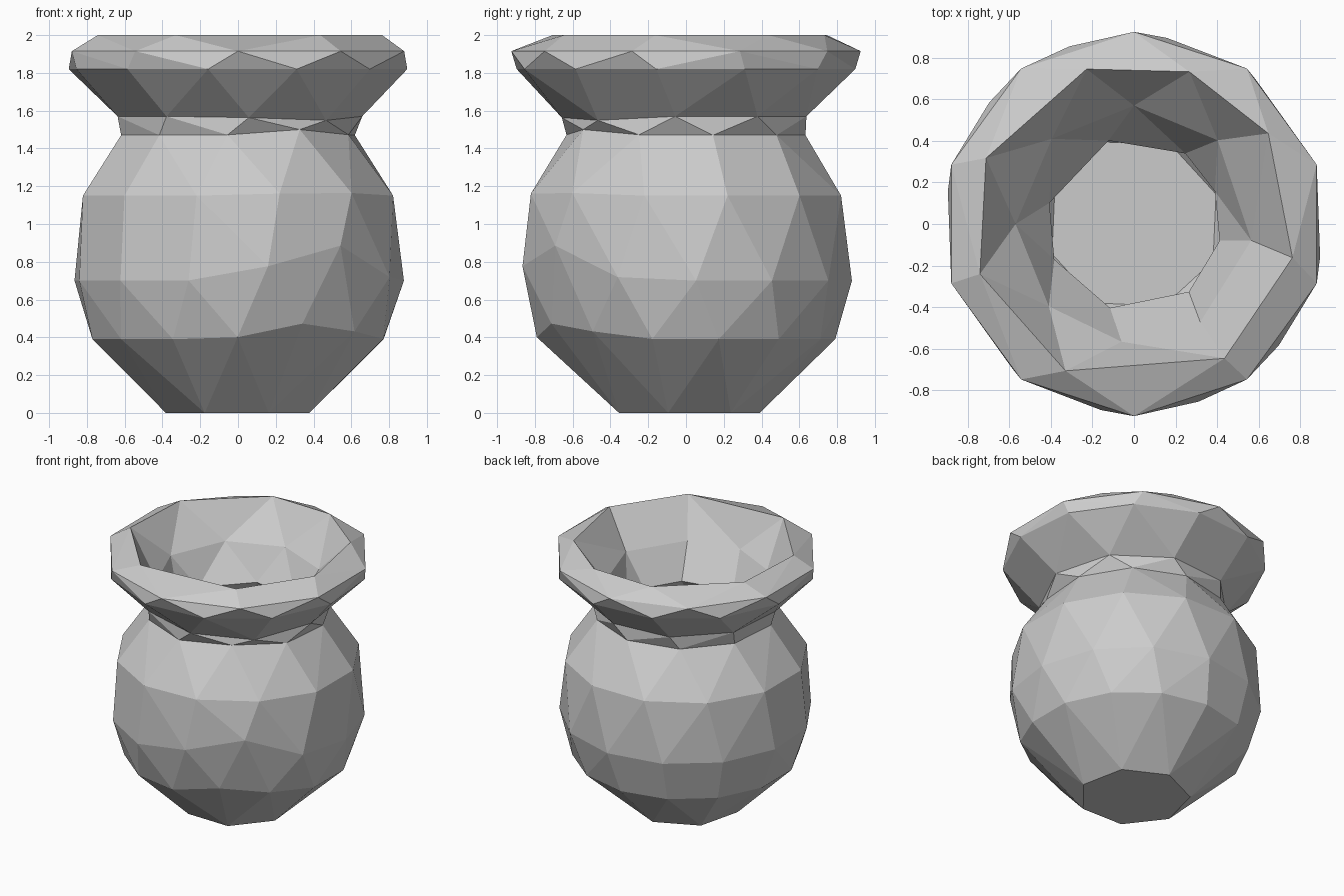
import bpy, bmesh
from math import sin, cos, tau, radians, degrees, exp

if "Cube" in bpy.data.objects:
    bpy.data.objects.remove(bpy.data.objects["Cube"])


def even(n, phase):
    return [phase + 360 * i / n for i in range(n)]


def make_ring(bm, z, r, angles, bump=0.0):
    """Ring of vertices; bump lifts the front-right part slightly."""
    ring = []
    for a in sorted(a % 360 for a in angles):
        d = (a - 302 + 180) % 360 - 180
        zz = z + bump * exp(-(d / 22) ** 2)
        ring.append((a, bm.verts.new((r * cos(radians(a)), r * sin(radians(a)), zz))))
    return ring


def stitch(bm, lo, hi):
    """Triangulated band between two rings with different side counts."""
    n, m = len(lo), len(hi)
    # start the upper ring at the vertex nearest to the first lower one
    diff = lambda h: (hi[h][0] - lo[0][0] + 180) % 360 - 180
    s = min(range(m), key=lambda h: abs(diff(h)))
    la = [lo[i % n][0] + 360 * (i // n) for i in range(n + 1)]
    base = lo[0][0] + diff(s)
    ha = [base + (hi[(s + j) % m][0] - hi[s][0]) % 360 for j in range(m)] + [base + 360]
    i = j = 0
    while i < n or j < m:
        a, b = lo[i % n][1], hi[(s + j) % m][1]
        if j == m or (i < n and la[i + 1] + la[i] <= ha[j + 1] + ha[j]):
            bm.faces.new((a, lo[(i + 1) % n][1], b))
            i += 1
        else:
            bm.faces.new((a, hi[(s + j + 1) % m][1], b))
            j += 1


# Profile from the foot up the outside, over the lip and down the inside
profile = [
    (0.00, 0.39, even(7, -14), 0),          # foot
    (0.39, 0.79, even(14, -13), 0.09),      # lower belly
    (0.70, 0.88, even(13, -135), 0.20),     # belly
    (1.15, 0.85, even(12, -105), 0.02),     # shoulder
    (1.47, 0.635, even(10, -95), 0.03),     # neck
    (1.57, 0.66, even(9, -125), -0.03),     # flare start
    (1.82, 0.91, even(12, -100), 0),        # lip underside
    (1.915, 0.925, even(10, -90), 0),       # lip edge
    (2.00, 0.78, [107, 70, 34, -12, -56, -115, -162, 156], 0),   # rim
    (1.74, 0.57, [90, 45, -8, -56, -96, -136, 180, 134], 0),     # inner funnel
    (1.50, 0.42, [107, 54, 22, -11, -51, -106, -156, 166], 0),   # throat
    (1.15, 0.64, even(10, 10), 0),          # cavity
    (0.75, 0.68, even(10, 28), 0),
    (0.42, 0.58, even(9, 10), 0),
    (0.19, 0.42, even(8, 20), 0),           # inside floor
]

bm = bmesh.new()
rings = [make_ring(bm, *p) for p in profile]
for lower, upper in zip(rings, rings[1:]):
    stitch(bm, lower, upper)
bm.faces.new([v for _, v in reversed(rings[0])])
bm.faces.new([v for _, v in rings[-1]])
bmesh.ops.recalc_face_normals(bm, faces=bm.faces)
# merge nearly flat triangles into larger facets
bmesh.ops.dissolve_limit(bm, angle_limit=radians(4), verts=[], edges=bm.edges)

mesh = bpy.data.meshes.new("vase")
bm.to_mesh(mesh)
bm.free()
vase = bpy.data.objects.new("vase", mesh)
bpy.context.collection.objects.link(vase)
